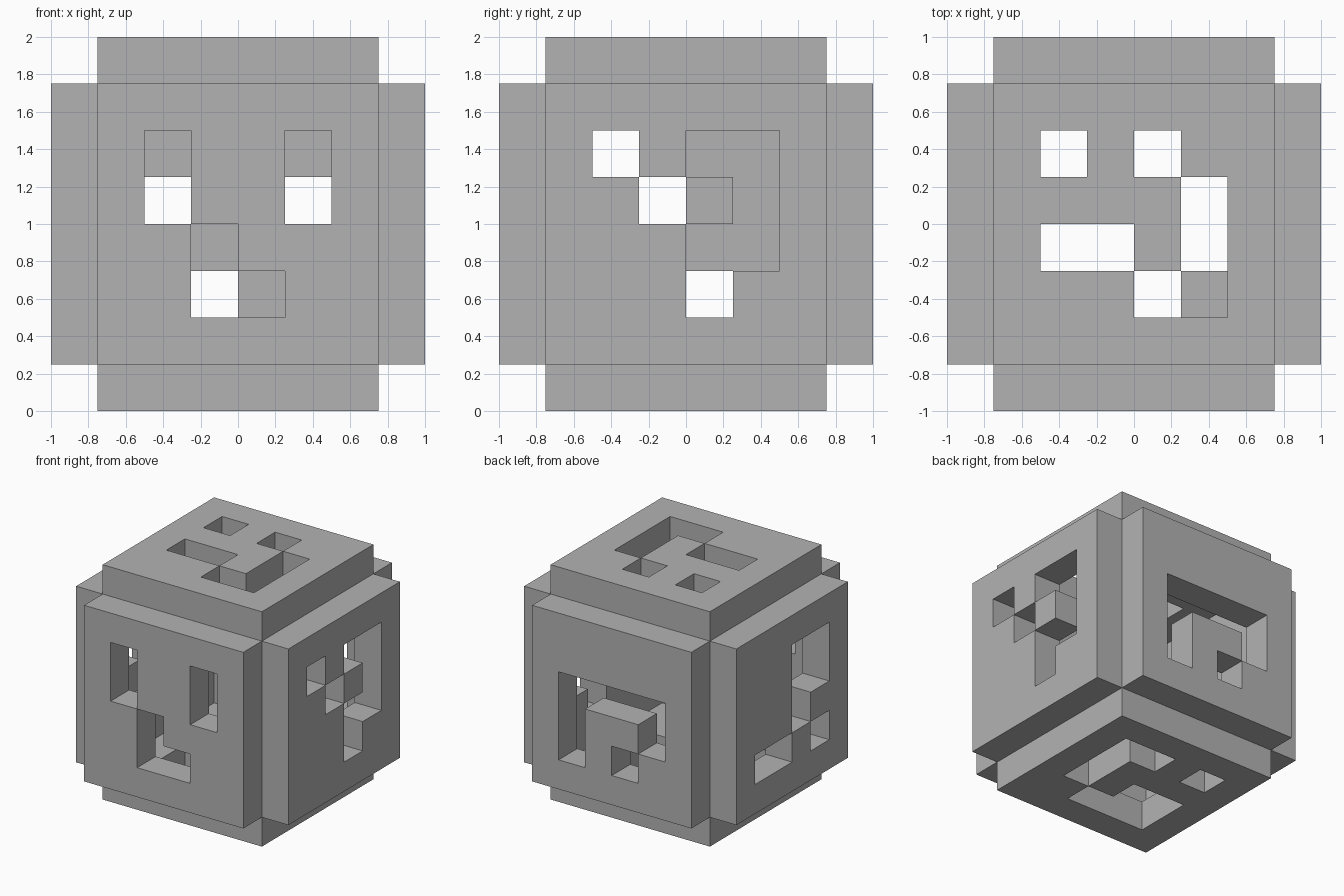
import bpy
import bmesh
from mathutils import Vector

cube = bpy.data.objects.get("Cube")
if cube:
    bpy.data.objects.remove(cube, do_unlink=True)

CELL = 0.25          # maze cell size and plate thickness
INNER = 0.75         # distance from the centre to a plate's inner face
CENTRE = Vector((0, 0, 1))
X, Y, Z = Vector((1, 0, 0)), Vector((0, 1, 0)), Vector((0, 0, 1))

grey = bpy.data.materials.new("plain grey")
grey.use_nodes = True
colour = (0.45, 0.45, 0.45, 1)
grey.diffuse_color = colour
grey.node_tree.nodes["Principled BSDF"].inputs["Base Color"].default_value = colour


def maze_plate(name, normal, across, up, rows):
    """Square plate with a one-cell rim; '.' in rows is an open cell."""
    rim = "#" * 6
    grid = [rim] + ["#" + row + "#" for row in rows] + [rim]
    bm = bmesh.new()
    corners = {}

    def corner(col, row):
        if (col, row) not in corners:
            flat = across * (col * CELL - INNER) + up * (INNER - row * CELL)
            corners[col, row] = bm.verts.new(CENTRE + normal * INNER + flat)
        return corners[col, row]

    # Solid cells of the inner face
    for r, row in enumerate(grid):
        for c, cell in enumerate(row):
            if cell == "#":
                bm.faces.new((corner(c, r), corner(c, r + 1),
                              corner(c + 1, r + 1), corner(c + 1, r)))

    # Thicken outward
    solid = bmesh.ops.extrude_face_region(bm, geom=bm.faces[:], use_keep_orig=True)
    moved = [g for g in solid["geom"] if isinstance(g, bmesh.types.BMVert)]
    bmesh.ops.translate(bm, verts=moved, vec=normal * CELL)
    bmesh.ops.recalc_face_normals(bm, faces=bm.faces[:])

    mesh = bpy.data.meshes.new(name)
    bm.to_mesh(mesh)
    bm.free()
    mesh.materials.append(grey)
    obj = bpy.data.objects.new(name, mesh)
    bpy.context.collection.objects.link(obj)


# Six maze plates around a hollow core, rows listed from the top down
maze_plate("front_plate", -Y, X, Z, [".##.", ".##.", "#.##", "#..#"])
maze_plate("back_plate", Y, X, Z, ["####", "....", ".##.", "#.#."])
maze_plate("right_plate", X, Y, Z, [".#..", "#.#.", "##..", "##.#"])
maze_plate("left_plate", -X, Y, Z, ["..##", "..##", "#.##", ".#.."])
maze_plate("top_plate", Z, X, Y, [".#.#", "###.", "..#.", "##.."])
maze_plate("bottom_plate", -Z, X, Y, [".#..", "###.", "..#.", "...#"])
